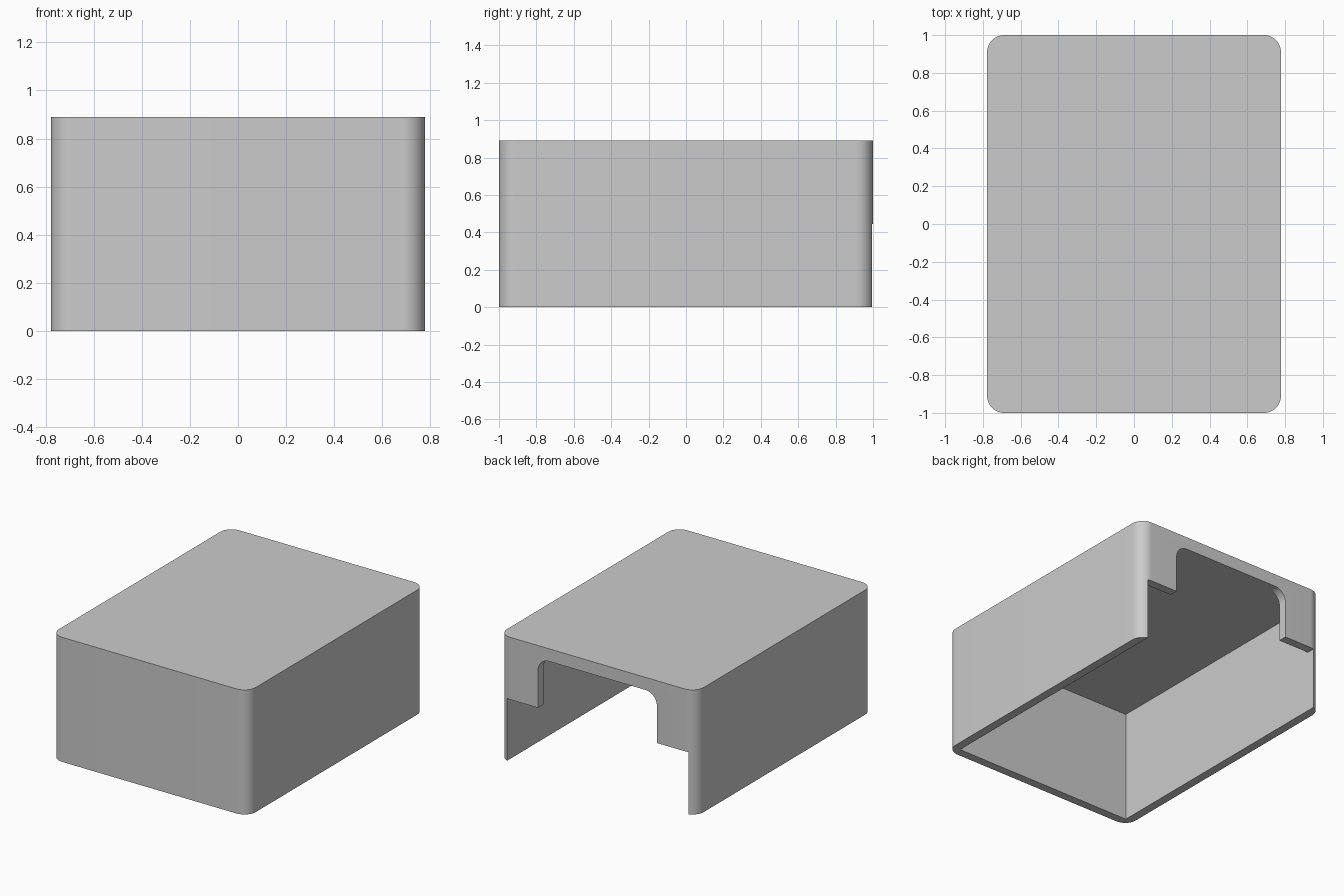
import bpy
import bmesh
from math import sin, cos, pi
from mathutils import Vector

cube = bpy.data.objects.get("Cube")
if cube:
    bpy.data.objects.remove(cube)

HALF_X, HALF_Y, HEIGHT = 0.778, 1.0, 0.89
WALL, CEILING = 0.062, 0.80
RADIUS = 0.09
INNER_X, INNER_Y = HALF_X - WALL, HALF_Y - WALL
SLOT_X, STEP_Z = 0.47, 0.445

grey = bpy.data.materials.new("light grey")
grey.use_nodes = True
grey.diffuse_color = (0.6, 0.6, 0.6, 1)
grey.node_tree.nodes["Principled BSDF"].inputs["Base Color"].default_value = (0.6, 0.6, 0.6, 1)


def arc(cx, cy, r, start, steps=12):
    """Quarter circle, counter-clockwise from the start angle."""
    return [(cx + r * cos(start + pi / 2 * i / steps),
             cy + r * sin(start + pi / 2 * i / steps)) for i in range(steps + 1)]


def prism(name, points, offset):
    """Solid made by sweeping a flat outline along an offset."""
    bm = bmesh.new()
    face = bm.faces.new([bm.verts.new(p) for p in points])
    top = bmesh.ops.extrude_face_region(bm, geom=[face])["geom"]
    bmesh.ops.translate(bm, vec=Vector(offset),
                        verts=[v for v in top if isinstance(v, bmesh.types.BMVert)])
    bmesh.ops.recalc_face_normals(bm, faces=bm.faces)
    mesh = bpy.data.meshes.new(name)
    bm.to_mesh(mesh)
    bm.free()
    mesh.materials.append(grey)
    obj = bpy.data.objects.new(name, mesh)
    bpy.context.collection.objects.link(obj)
    return obj


def cut(target, cutter):
    """Subtract a cutter from the target and discard it."""
    cutter.hide_render = True
    mod = target.modifiers.new("cut", "BOOLEAN")
    mod.operation = "DIFFERENCE"
    mod.solver = "EXACT"
    mod.object = cutter
    bpy.context.view_layer.objects.active = target
    bpy.ops.object.modifier_apply(modifier=mod.name)
    bpy.data.objects.remove(cutter)


# Outer block with rounded upright corners
cx, cy = HALF_X - RADIUS, HALF_Y - RADIUS
corners = [(cx, cy), (-cx, cy), (-cx, -cy), (cx, -cy)]
outline = [p for i, (x, y) in enumerate(corners) for p in arc(x, y, RADIUS, i * pi / 2)]
cover = prism("cover_shell", [(x, y, 0) for x, y in outline], (0, 0, HEIGHT))

# Square-cornered cavity, open underneath
cavity = [(x, y, -0.1) for x, y in ((-INNER_X, -INNER_Y), (INNER_X, -INNER_Y),
                                    (INNER_X, INNER_Y), (-INNER_X, INNER_Y))]
cut(cover, prism("cavity_cutter", cavity, (0, 0, CEILING + 0.1)))

# Stepped opening in the back wall: wide below, narrow with rounded top corners
half = [(INNER_X, -0.1), (INNER_X, STEP_Z), (SLOT_X, STEP_Z)]
half += arc(SLOT_X - RADIUS, CEILING - RADIUS, RADIUS, 0)
profile = half + [(-x, z) for x, z in reversed(half)]
cut(cover, prism("opening_cutter", [(x, INNER_Y - 0.1, z) for x, z in profile], (0, 0.3, 0)))

# Smooth the rounded corners, keep the edges sharp
bpy.ops.object.select_all(action="DESELECT")
cover.select_set(True)
bpy.context.view_layer.objects.active = cover
bpy.ops.object.shade_smooth_by_angle(angle=pi / 6)
